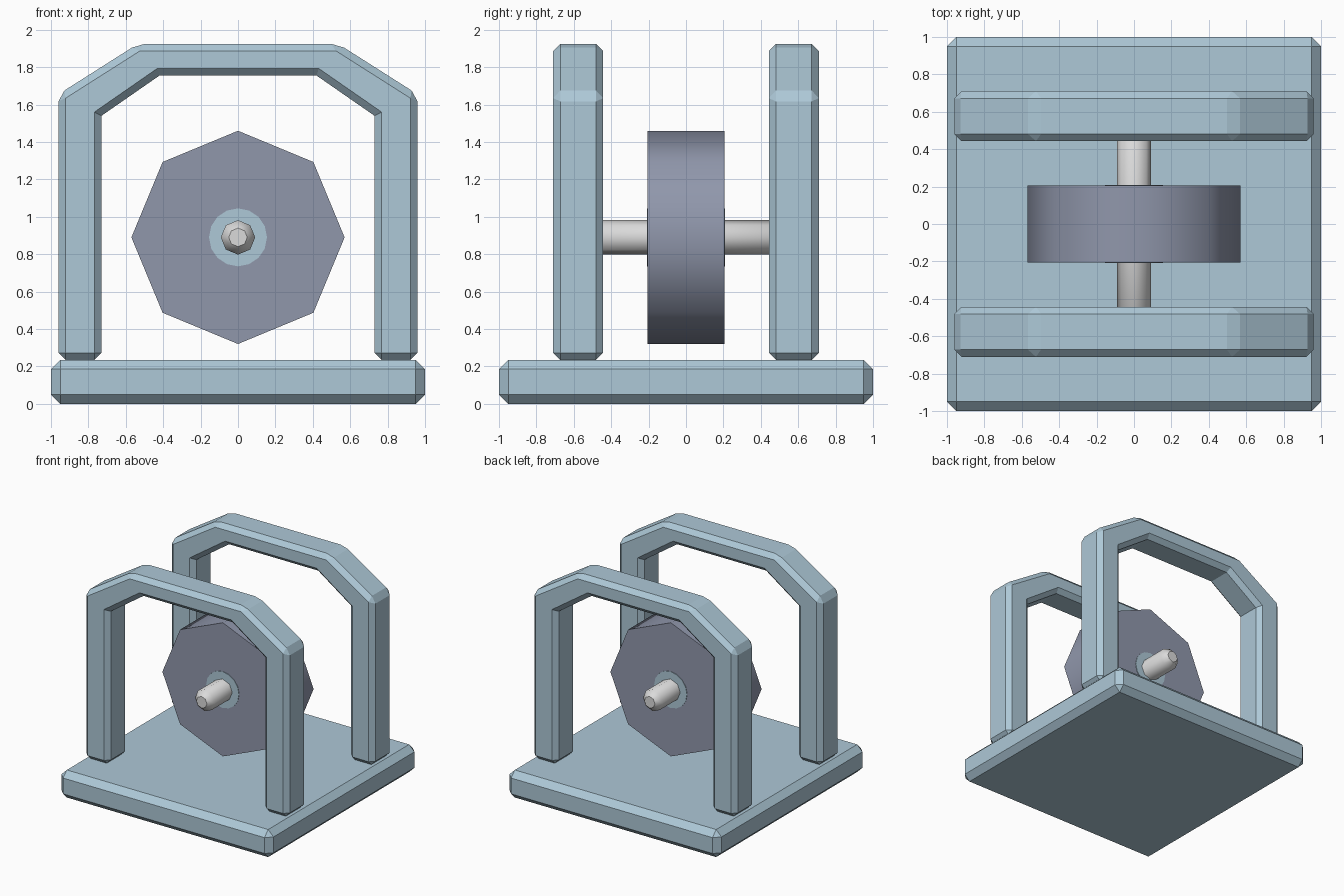
import bpy, bmesh, math
from mathutils import Matrix

if "Cube" in bpy.data.objects:
    bpy.data.objects.remove(bpy.data.objects["Cube"])


def material(name, color):
    m = bpy.data.materials.new(name)
    m.diffuse_color = (*color, 1)
    m.use_nodes = True
    m.node_tree.nodes["Principled BSDF"].inputs["Base Color"].default_value = m.diffuse_color
    return m


BLUE = material("pale blue", (0.42, 0.58, 0.68))
SLATE = material("slate purple", (0.28, 0.31, 0.41))
STEEL = material("light steel", (0.70, 0.70, 0.70))


def finish(bm, name, mat, smooth=0):
    bmesh.ops.recalc_face_normals(bm, faces=bm.faces)
    me = bpy.data.meshes.new(name)
    bm.to_mesh(me)
    bm.free()
    me.materials.append(mat)
    ob = bpy.data.objects.new(name, me)
    bpy.context.collection.objects.link(ob)
    if smooth:
        bpy.context.view_layer.objects.active = ob
        ob.select_set(True)
        bpy.ops.object.shade_smooth_by_angle(angle=math.radians(smooth))
        ob.select_set(False)


def extrude_y(points, y0, y1):
    """Solid made from an x-z profile, running from y0 to y1."""
    bm = bmesh.new()
    face = bm.faces.new([bm.verts.new((x, y0, z)) for x, z in points])
    ext = bmesh.ops.extrude_face_region(bm, geom=[face], use_keep_orig=True)
    verts = [g for g in ext["geom"] if isinstance(g, bmesh.types.BMVert)]
    bmesh.ops.translate(bm, verts=verts, vec=(0, y1 - y0, 0))
    bmesh.ops.recalc_face_normals(bm, faces=bm.faces)
    return bm


def chamfer(bm, width, edges):
    bmesh.ops.bevel(bm, geom=edges, offset=width, offset_type='OFFSET',
                    segments=1, profile=0.5, affect='EDGES', clamp_overlap=True)


def disc(radius, sides, half, z=0.89):
    pts = [(radius * math.sin(2 * math.pi * i / sides),
            z + radius * math.cos(2 * math.pi * i / sides)) for i in range(sides)]
    return extrude_y(pts, -half, half)


# base plate
bm = extrude_y([(-1, 0), (1, 0), (1, 0.235), (-1, 0.235)], -1, 1)
chamfer(bm, 0.05, list(bm.edges))
finish(bm, "base_plate", BLUE)

# two arched frames, chamfered on their convex edges only
half = [(0.73, 0.235), (0.96, 0.235), (0.96, 1.655), (0.535, 1.925)]
inner = [(0.42, 1.755), (0.73, 1.54)]
right = half
left = [(-x, z) for x, z in reversed(half)]
profile = right + left + [(-x, z) for x, z in reversed(inner)] + inner
for name, y0, y1 in (("front_arch", -0.71, -0.443), ("back_arch", 0.443, 0.71)):
    bm = extrude_y(profile, y0, y1)
    chamfer(bm, 0.038, [e for e in bm.edges if e.is_convex])
    finish(bm, name, BLUE)

# eight-sided wheel
finish(disc(0.57, 8, 0.205), "wheel", SLATE, 60)

# hub ring, almost flush with the wheel
finish(disc(0.155, 16, 0.209), "hub", BLUE, 30)

# axle with tapered tips
bm = disc(0.092, 8, 0.447)
for sign in (-1, 1):
    cap = [f for f in bm.faces if f.normal.y * sign > 0.9]
    ext = bmesh.ops.extrude_face_region(bm, geom=cap)
    verts = [g for g in ext["geom"] if isinstance(g, bmesh.types.BMVert)]
    bmesh.ops.delete(bm, geom=[f for f in cap if f.is_valid], context='FACES_ONLY')
    bmesh.ops.translate(bm, verts=verts, vec=(0, 0.043 * sign, 0))
    bmesh.ops.scale(bm, verts=verts, vec=(0.54, 1, 0.54),
                    space=Matrix.Translation((0, 0, -0.89)))
    bm.normal_update()
finish(bm, "axle", STEEL, 46)
